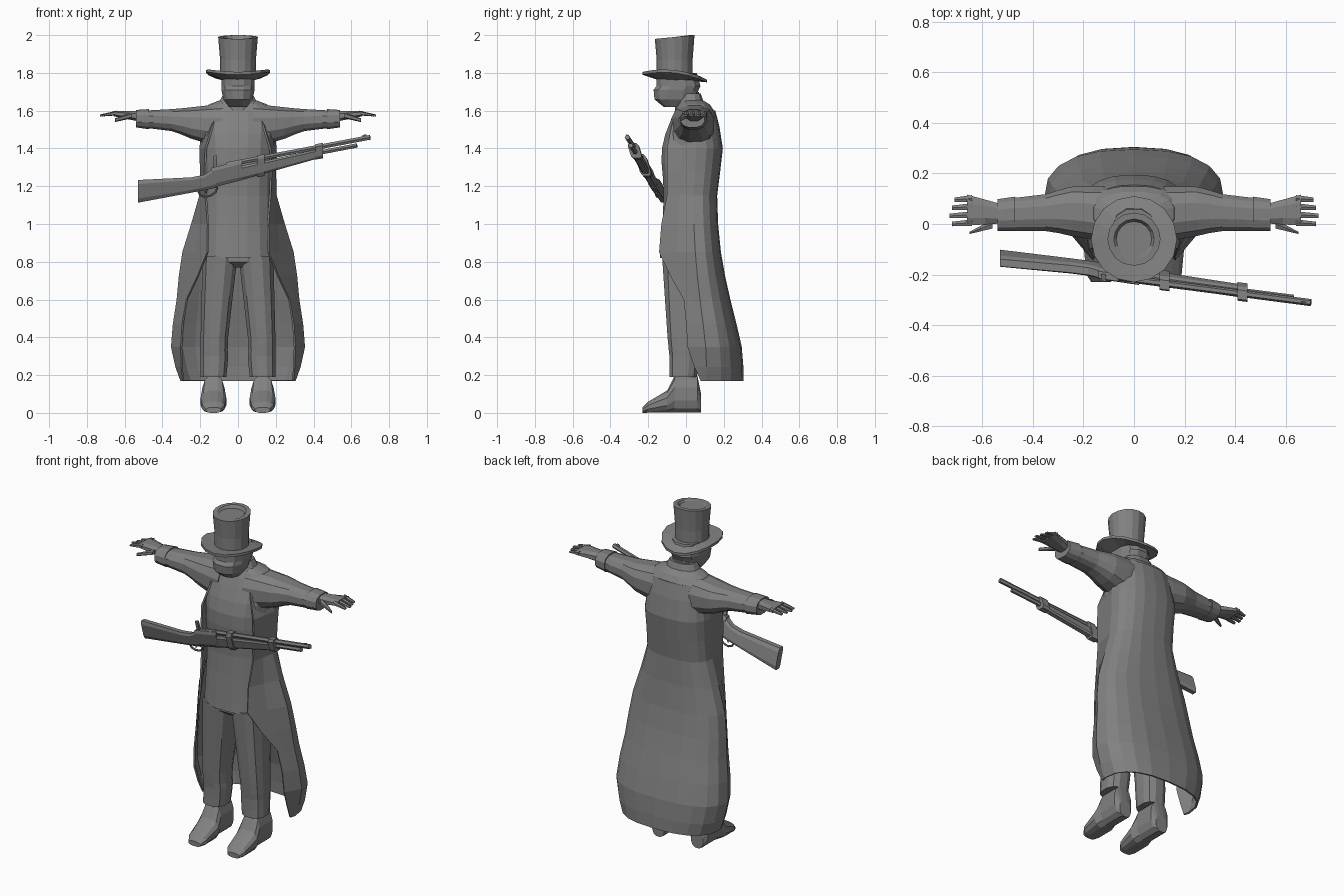
import bpy, bmesh
from math import cos, sin, pi, copysign
from mathutils import Vector

if "Cube" in bpy.data.objects:
    bpy.data.objects.remove(bpy.data.objects["Cube"])

grey = bpy.data.materials.new("plain grey")
grey.use_nodes = True
grey.diffuse_color = (.22, .22, .22, 1)
grey.node_tree.nodes["Principled BSDF"].inputs["Base Color"].default_value = grey.diffuse_color


def loft(name, rings, closed=True):
    """Skin a list of point rings into a flat-shaded mesh."""
    bm = bmesh.new()
    rows = [[bm.verts.new(point) for point in ring] for ring in rings]
    count = len(rows[0])
    for low, high in zip(rows, rows[1:]):
        for i in range(count if closed else count - 1):
            j = (i + 1) % count
            bm.faces.new((low[i], low[j], high[j], high[i]))
    if closed:
        bm.faces.new(rows[0])
        bm.faces.new(rows[-1])
    bmesh.ops.recalc_face_normals(bm, faces=bm.faces)
    mesh = bpy.data.meshes.new(name)
    bm.to_mesh(mesh)
    bm.free()
    mesh.materials.append(grey)
    part = bpy.data.objects.new(name, mesh)
    bpy.context.collection.objects.link(part)
    return part


def flow(keys, steps):
    """Add evenly flowing stations between a few key stations."""
    keys = [Vector(key) for key in keys]
    padded = [keys[0]] + keys + [keys[-1]]
    stations = []
    for before, start, end, after in zip(padded, padded[1:], padded[2:], padded[3:]):
        for step in range(steps):
            t = step / steps
            arrive, leave = (end - before) / 2, (after - start) / 2
            jump = end - start
            stations.append(start + t * arrive + t * t * (3 * jump - 2 * arrive - leave)
                            + t ** 3 * (arrive + leave - 2 * jump))
    return stations + [keys[-1]]


def oval(left, right, low, high, count=12, power=2.5):
    """Rounded-box outline between four limits."""
    def bend(value):
        return copysign(abs(value) ** (2 / power), value)
    turns = [2 * pi * (i + .5) / count for i in range(count)]
    return [((left + right + (right - left) * bend(cos(turn))) / 2,
             (low + high + (high - low) * bend(sin(turn))) / 2) for turn in turns]


def upright(name, keys, side=1, steps=1, count=12):
    """Loft upward; each key is height, then x limits, then y limits."""
    loft(name, [[(side * x, y, z) for x, y in oval(*limits, count)]
                for z, *limits in flow(keys, steps)])


def centred(name, keys, steps=1, count=12):
    """Upright loft about the middle; each key is height, half width, front, back."""
    upright(name, [(z, -w, w, front, back) for z, w, front, back in keys], 1, steps, count)


def sideways(name, keys, side, steps=1, count=12):
    """Loft along x; each key is x, then y limits, then z limits."""
    loft(name, [[(side * x, y, z) for y, z in oval(*limits, count)]
                for x, *limits in flow(keys, steps)])


# Torso, collar and head
centred("torso", [(.82, .19, -.14, .13), (1.15, .18, -.12, .14), (1.4, .19, -.13, .17),
                  (1.6, .19, -.06, .15), (1.66, .08, -.02, .08)], steps=3, count=16)
centred("neck", [(1.6, .07, -.06, .07), (1.7, .07, -.06, .07)])
centred("collar", [(1.63, .11, -.05, .1), (1.69, .08, -.03, .08)])
centred("head", [(1.62, .05, -.12, 0), (1.66, .08, -.17, .05), (1.71, .09, -.175, .07),
                 (1.73, .09, -.16, .08), (1.8, .09, -.16, .06)])


# Top hat with a brim that curls up at the sides and dips at the back
def hat_ring(radius, height, curl=0, tilt=0):
    turns = [pi * i / 8 for i in range(16)]
    return [(radius * cos(t), radius * sin(t) - .06, height + curl * cos(t) ** 2 + tilt * sin(t))
            for t in turns]


brim = {"curl": .03, "tilt": -.02}
loft("top_hat", [hat_ring(.08, 1.76), hat_ring(.17, 1.77, **brim), hat_ring(.17, 1.785, **brim),
                 hat_ring(.095, 1.8), hat_ring(.095, 1.87), hat_ring(.105, 1.99, tilt=.01),
                 hat_ring(.08, 1.99, tilt=.01), hat_ring(.07, 1.98)])


# Long open coat: a front edge on each side, joined by a rounded back
def coat_ring(z, width, back, edge_x, edge_y):
    middle = back / 2 - .04
    edge = Vector((edge_x, edge_y, z))
    flank = Vector((width, middle, z))
    half = [edge, edge.lerp(flank, .5)]
    for k in range(5):
        turn = k * pi / 10
        half.append(Vector((width * cos(turn) ** .8, middle + (back - middle) * sin(turn) ** .8, z)))
    mirrored = [Vector((-p.x, p.y, z)) for p in reversed(half)]
    return half + [Vector((0, back, z))] + mirrored


coat_keys = [(1.6, .17, .15, .1, -.05), (1.4, .2, .19, .17, -.1), (1.15, .2, .16, .17, -.1),
             (.85, .29, .18, .16, -.14), (.6, .32, .23, .27, -.01), (.35, .35, .29, .3, .01),
             (.17, .3, .3, .29, .08)]
coat = loft("long_coat", [coat_ring(*key) for key in flow(coat_keys, 2)], closed=False)
cloth = coat.modifiers.new("cloth", "SOLIDIFY")
cloth.thickness = .01
cloth.offset = 0

centred("trouser_seat", [(.77, .04, -.08, .1), (.8, .15, -.12, .12), (.88, .18, -.12, .12)])

for side, word in ((1, "left"), (-1, "right")):
    # Sleeve and cuff
    sideways(word + "_sleeve", [(.08, -.08, .15, 1.4, 1.64), (.25, -.05, .15, 1.45, 1.62),
                                (.35, -.03, .12, 1.49, 1.61), (.53, -.03, .1, 1.51, 1.6)], side, 2)
    sideways(word + "_cuff", [(.47, -.03, .11, 1.5, 1.61), (.54, -.03, .1, 1.51, 1.605)], side)

    # Hand
    sideways(word + "_palm", [(.52, 0, .08, 1.54, 1.6), (.66, -.01, .12, 1.57, 1.6)], side, 2, 8)
    for finger in range(4):
        y = finger * .032 - .01
        tip = .73 - .01 * abs(finger - 1)
        sideways(word + "_finger", [(.64, y, y + .03, 1.575, 1.6),
                                    (tip, y, y + .02, 1.57, 1.58)], side, 1, 6)
    sideways(word + "_thumb", [(.56, -.02, .02, 1.56, 1.59), (.65, -.04, -.03, 1.54, 1.56)], side, 2, 6)

    # Trouser leg
    upright(word + "_trouser_leg", [(.19, .06, .2, -.09, .06), (.3, .05, .2, -.09, .07),
                                    (.4, .05, .2, -.1, .07), (.83, 0, .19, -.13, .12)], side, 2)

    # Boot, from heel to toe: y, half width, top
    boot = [(.08, .04, .1), (.06, .06, .2), (-.06, .06, .2), (-.1, .07, .12), (-.2, .06, .06), (-.23, .04, .03)]
    loft(word + "_boot", [[(side * (x + .13), y, z) for x, z in oval(-wide, wide, 0, top)]
                          for y, wide, top in boot])


# Rifle, placed by distance along it and height above the barrel line
def on_gun(x, height, offset=0):
    return Vector((x, offset - .22 - .13 * x - .3 * height, 1.326 + .19 * x + height))


def plank(name, thick, keys):
    """Loft along the gun; each key is x, bottom, top."""
    loft(name, [[on_gun(x, h, y) for y, h in oval(-thick, thick, low, high, 8, 4)]
                for x, low, high in keys])


def bar(name, points, radius, closed=False):
    """Round bar that follows a few points."""
    curve = bpy.data.curves.new(name, "CURVE")
    curve.dimensions = "3D"
    curve.bevel_depth = radius
    curve.bevel_resolution = 1
    curve.use_fill_caps = True
    spline = curve.splines.new("POLY")
    spline.points.add(len(points) - 1)
    for target, point in zip(spline.points, points):
        target.co = (*point, 1)
    spline.use_cyclic_u = closed
    spline.use_smooth = False
    curve.materials.append(grey)
    bpy.context.collection.objects.link(bpy.data.objects.new(name, curve))


belly = -.115
plank("gun_stock", .023, [(-.53, belly, .01), (-.25, belly, -.03), (-.18, belly, -.03), (-.12, belly, 0)])
plank("gun_receiver", .023, [(-.14, -.11, 0), (.02, -.1, .01)])
plank("gun_fore_end", .022, [(0, -.1, -.02), (.43, -.06, -.01)])
for x, low in ((.12, -.1), (.43, -.065)):
    plank("gun_band", .03, [(x - .02, low, .02), (x + .02, low, .02)])
plank("gun_hammer", .007, [(-.13, -.01, .06), (-.11, -.01, .06)])
plank("gun_front_sight", .004, [(.66, 0, .02), (.68, 0, .02)])
bar("gun_barrel", [on_gun(-.06, 0), on_gun(.7, 0)], .014)
bar("gun_magazine_tube", [on_gun(.3, -.03), on_gun(.63, -.03)], .013)

# Trigger guard loop and trigger
turns = [k * pi / 5 for k in range(10)]
bar("gun_trigger_guard", [on_gun(.05 * cos(t) - .16, .035 * sin(t) + belly) for t in turns], .006, True)
bar("gun_trigger", [on_gun(-.16, -.1), on_gun(-.17, -.13)], .004)
